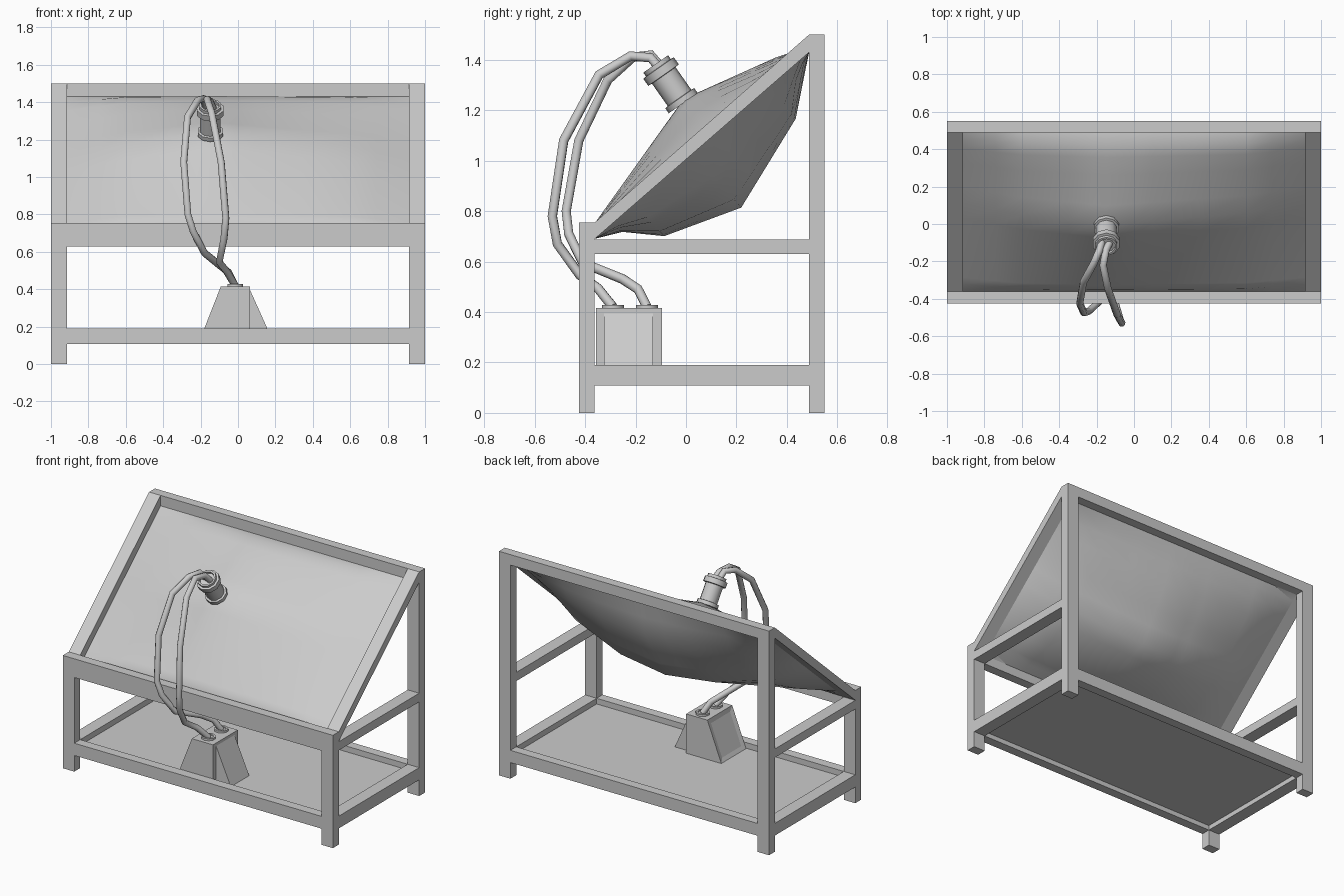
import bpy, bmesh, math
from mathutils import Vector

if "Cube" in bpy.data.objects:
    bpy.data.objects.remove(bpy.data.objects["Cube"])


def make_object(name, bm, smooth=None):
    bmesh.ops.recalc_face_normals(bm, faces=bm.faces[:])
    me = bpy.data.meshes.new(name)
    bm.to_mesh(me)
    bm.free()
    ob = bpy.data.objects.new(name, me)
    bpy.context.collection.objects.link(ob)
    if smooth:
        bpy.ops.object.select_all(action='DESELECT')
        ob.select_set(True)
        bpy.context.view_layer.objects.active = ob
        bpy.ops.object.shade_smooth_by_angle(angle=math.radians(smooth))
    return ob


def prism(name, profile, axis, a, b):
    """Extrude a 2D profile along x (profile = y,z) or y (profile = x,z)."""
    bm = bmesh.new()
    put = (lambda p, d: (d, p[0], p[1])) if axis == 'x' else (lambda p, d: (p[0], d, p[1]))
    lo = [bm.verts.new(put(p, a)) for p in profile]
    hi = [bm.verts.new(put(p, b)) for p in profile]
    bm.faces.new(lo)
    bm.faces.new(hi)
    n = len(profile)
    for i in range(n):
        j = (i + 1) % n
        bm.faces.new((lo[i], lo[j], hi[j], hi[i]))
    return make_object(name, bm)


def box(name, x0, x1, y0, y1, z0, z1):
    return prism(name, [(y0, z0), (y1, z0), (y1, z1), (y0, z1)], 'x', x0, x1)


def lathe(name, profile, origin, axis, sides):
    """Spin a (radius, height) profile around an axis."""
    bm = bmesh.new()
    q = Vector((0, 0, 1)).rotation_difference(Vector(axis))
    rings = []
    for r, h in profile:
        rings.append([bm.verts.new(Vector(origin) + q @ Vector((
            r * math.cos(2 * math.pi * (k + .5) / sides),
            r * math.sin(2 * math.pi * (k + .5) / sides), h))) for k in range(sides)])
    for a, b in zip(rings, rings[1:]):
        for k in range(sides):
            m = (k + 1) % sides
            bm.faces.new((a[k], a[m], b[m], b[k]))
    bm.faces.new(rings[0])
    bm.faces.new(rings[-1])
    return make_object(name, bm, 50)


# Frame: shared limits
XI, XO = 0.915, 1.0
YF, YFI, YBI, YB = -0.425, -0.362, 0.488, 0.55

# Legs, side rails and sloping rails on both sides
for side, s in (("left", -1), ("right", 1)):
    x0, x1 = sorted((s * XI, s * XO))
    box(side + "_front_leg", x0, x1, YF, YFI, 0, 0.755)
    box(side + "_rear_leg", x0, x1, YBI, YB, 0, 1.5)
    box(side + "_lower_rail", x0, x1, YFI, YBI, 0.108, 0.19)
    box(side + "_middle_rail", x0, x1, YFI, YBI, 0.63, 0.688)
    prism(side + "_sloping_rail",
          [(YFI, 0.69), (YBI, 1.43), (YBI, 1.5), (YFI, 0.755)], 'x', x0, x1)

# Cross rails and floor
box("front_lower_rail", -XI, XI, YF, YFI, 0.108, 0.19)
box("rear_lower_rail", -XI, XI, YBI, YB, 0.108, 0.19)
box("front_upper_rail", -XI, XI, YF, YFI, 0.63, 0.755)
box("rear_upper_rail", -XI, XI, YBI, YB, 1.43, 1.5)
box("floor_panel", -XI, XI, YFI, YBI, 0.14, 0.152)

# Bag stretched in the sloping frame: peaked above, bulging below
NX = -0.148                      # neck position across
TV = 0.56                        # neck position up the slope
P0, P1 = Vector((0, YFI, 0.69)), Vector((0, YBI, 1.43))
NORMAL = Vector((0, -0.66, 0.751))
xs = [-0.915, -0.74, -0.6, -0.35, -0.22, NX, 0, 0.1, 0.35, 0.6, 0.74, 0.915]
ts = [0, 0.05, 0.09, 0.19, 0.36, 0.46, TV, 0.66, 0.81, 0.9, 0.96, 1]


def interp(v, knots):
    for (a, fa), (b, fb) in zip(knots, knots[1:]):
        if v <= b:
            return fa + (fb - fa) * (v - a) / (b - a)
    return knots[-1][1]


def upper(x, t):
    a = abs(x - NX) / (XI + (NX if x < NX else -NX))
    b = abs(t - TV) / (TV if t < TV else 1 - TV)
    edge = min(1, 20 * min(t, 1 - t)) * min(1, 3 * (1 - abs(x) / XI))
    return 0.15 * (1 - a) * (1 - b) + 0.037 * edge


def lower(x, t):
    along = interp(t, [(0, 0), (0.09, .18), (0.19, .6), (0.46, 1), (0.81, .57), (1, 0)])
    across = interp(abs(x), [(0, 1), (0.35, .85), (0.74, .42), (XI, 0)])
    return -0.288 * along * across


bm = bmesh.new()
for height in (upper, lower):
    grid = []
    for x in xs:
        row = []
        for t in ts:
            p = P0.lerp(P1, t) + NORMAL * height(x, t)
            row.append(bm.verts.new((x, p.y, p.z)))
        grid.append(row)
    for i in range(len(xs) - 1):
        for j in range(len(ts) - 1):
            bm.faces.new((grid[i][j], grid[i + 1][j], grid[i + 1][j + 1], grid[i][j + 1]))
bmesh.ops.remove_doubles(bm, verts=bm.verts[:], dist=1e-4)
make_object("bag", bm, 60)

# Neck with collars
AXIS = Vector((0, -0.575, 0.82)).normalized()
lathe("neck", [(0.07, -0.012), (0.07, 0.012), (0.057, 0.014), (0.057, 0.122),
               (0.074, 0.124), (0.074, 0.158), (0.06, 0.16), (0.06, 0.178),
               (0.048, 0.178), (0.048, 0.16)],
      (NX, -0.018, 1.238), AXIS, 10)

# Pump housing: flared left side with an inset panel
prism("pump_body", [(-0.196, 0.15), (0.065, 0.15), (0.065, 0.415), (-0.092, 0.415)],
      'y', -0.357, -0.095)
body = bpy.data.objects["pump_body"]
bm = bmesh.new()
bm.from_mesh(body.data)
flank = [f for f in bm.faces if f.normal.x < -0.5]
bmesh.ops.inset_region(bm, faces=flank, thickness=0.03, use_even_offset=True)
bmesh.ops.translate(bm, verts=flank[0].verts[:], vec=flank[0].normal * -0.006)
bm.to_mesh(body.data)
bm.free()

# Wedge on the right side of the pump, and hose ports on top
prism("pump_wedge", [(0.065, 0.15), (0.175, 0.15), (0.065, 0.395)], 'y', -0.325, -0.13)
for name, y in (("front_port", -0.29), ("rear_port", -0.155)):
    lathe(name, [(0.044, 0.41), (0.044, 0.428), (0.03, 0.428), (0.03, 0.42)],
          (-0.015, y, 0), (0, 0, 1), 10)


# Hoses from the neck down to the pump
def hose(name, points):
    cu = bpy.data.curves.new(name, 'CURVE')
    cu.dimensions = '3D'
    cu.bevel_depth = 0.0195
    cu.bevel_resolution = 2
    cu.use_fill_caps = True
    sp = cu.splines.new('POLY')
    sp.points.add(len(points) - 1)
    for p, co in zip(sp.points, points):
        p.co = (*co, 1)
    ob = bpy.data.objects.new(name, cu)
    bpy.context.collection.objects.link(ob)
    bpy.ops.object.select_all(action='DESELECT')
    ob.select_set(True)
    bpy.context.view_layer.objects.active = ob
    bpy.ops.object.convert(target='MESH')
    bpy.ops.object.shade_smooth_by_angle(angle=math.radians(60))


hose("front_hose", [(-0.13, -0.10, 1.36), (-0.15, -0.14, 1.408), (-0.165, -0.22, 1.415),
                    (-0.14, -0.345, 1.34), (-0.09, -0.485, 1.08), (-0.065, -0.53, 0.78),
                    (-0.075, -0.51, 0.67), (-0.10, -0.42, 0.545), (-0.06, -0.35, 0.495),
                    (-0.015, -0.29, 0.42)])
hose("rear_hose", [(-0.17, -0.09, 1.36), (-0.185, -0.14, 1.42), (-0.215, -0.21, 1.41),
                   (-0.27, -0.31, 1.32), (-0.29, -0.425, 1.08), (-0.268, -0.475, 0.80),
                   (-0.24, -0.465, 0.71), (-0.18, -0.41, 0.595), (-0.10, -0.25, 0.53),
                   (-0.05, -0.19, 0.49), (-0.015, -0.155, 0.42)])
